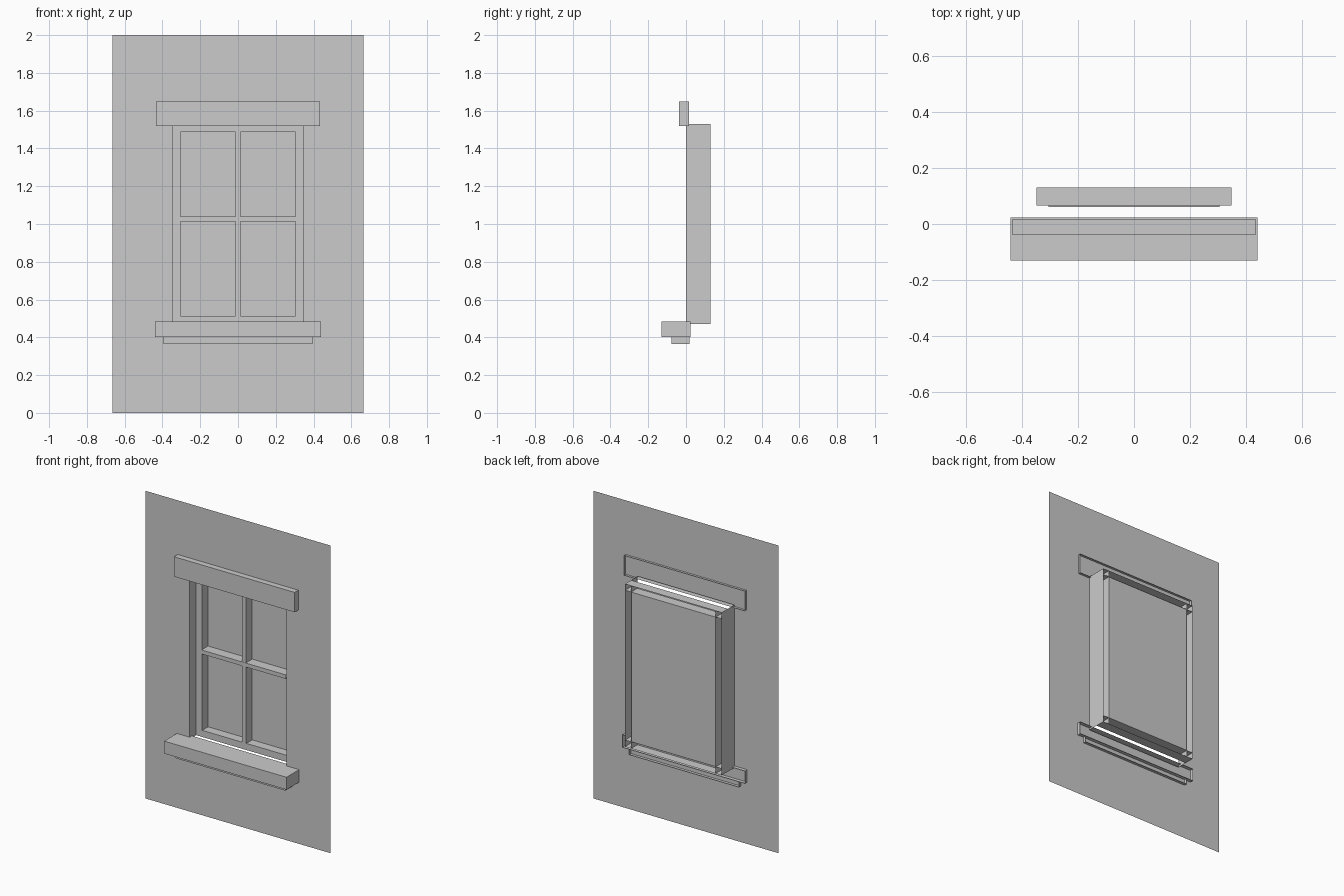
import bpy, bmesh

if "Cube" in bpy.data.objects:
    bpy.data.objects.remove(bpy.data.objects["Cube"])

SIDES = {"-x": (0, -1), "+x": (0, 1), "-y": (1, -1), "+y": (1, 1), "-z": (2, -1), "+z": (2, 1)}


def finish(name, bm):
    mesh = bpy.data.meshes.new(name)
    bm.to_mesh(mesh)
    bm.free()
    ob = bpy.data.objects.new(name, mesh)
    bpy.context.collection.objects.link(ob)
    return ob


def box(name, x, y, z, drop=(), mirror=False):
    """Box from (min, max) ranges; the sides listed in drop are left open."""
    bm = bmesh.new()
    bmesh.ops.create_cube(bm, size=1)
    cut = [SIDES[d] for d in drop]
    gone = [f for f in bm.faces if any(f.normal[a] * s > 0.5 for a, s in cut)]
    bmesh.ops.delete(bm, geom=gone, context='FACES')
    for v in bm.verts:
        for i, (lo, hi) in enumerate((x, y, z)):
            v.co[i] = lo if v.co[i] < 0 else hi
    ob = finish(name, bm)
    if mirror:
        ob.modifiers.new("mirror", 'MIRROR').use_axis[0] = True
    return ob


OX, OZ0, OZ1 = 0.348, 0.471, 1.529      # wall opening
GX, GZ0, GZ1 = 0.304, 0.514, 1.488      # glazed area
FRONT, BACK, GLASS = 0.0665, 0.13, 0.127

# Wall sheet with the window opening left out
bm = bmesh.new()
xs, zs = (-0.665, -OX, OX, 0.665), (0, OZ0, OZ1, 2)
grid = [[bm.verts.new((x, 0, z)) for z in zs] for x in xs]
for i in range(3):
    for j in range(3):
        if (i, j) != (1, 1):
            bm.faces.new((grid[i][j], grid[i + 1][j], grid[i + 1][j + 1], grid[i][j + 1]))
finish("wall", bm)

# Side reveals between wall and frame (no top or bottom reveal)
box("side_reveal", (GX, OX), (0, FRONT), (OZ0, OZ1),
    ("-x", "-y", "+y", "-z", "+z"), mirror=True)

# Frame members, hollow and open at the back
box("frame_post", (GX, OX), (FRONT, BACK), (OZ0, OZ1), ("+y", "-z", "+z"), mirror=True)
for name, z in (("bottom_rail", (OZ0, GZ0)), ("top_rail", (GZ1, OZ1))):
    box(name, (-OX, OX), (FRONT, BACK), z, ("+y", "-x", "+x"))

# Glass sheet and glazing bars
box("glass", (-GX, GX), (GLASS, BACK), (GZ0, GZ1), ("-x", "+x", "+y", "-z", "+z"))
box("vertical_bar", (-0.0135, 0.0135), (0.062, GLASS), (GZ0, GZ1), ("+y", "-z", "+z"))
box("horizontal_bar", (-GX, GX), (0.06, GLASS), (1.013, 1.039), ("+y", "-x", "+x"))

# Lintel, sill and apron, open where they sink into the wall
box("lintel", (-0.434, 0.434), (-0.038, 0.016), (1.519, 1.648), ("+y",))
box("sill", (-0.44, 0.44), (-0.13, 0.024), (0.402, 0.483), ("+y",))
box("sill_apron", (-0.395, 0.395), (-0.078, 0.019), (0.364, 0.402), ("+y", "+z"))
